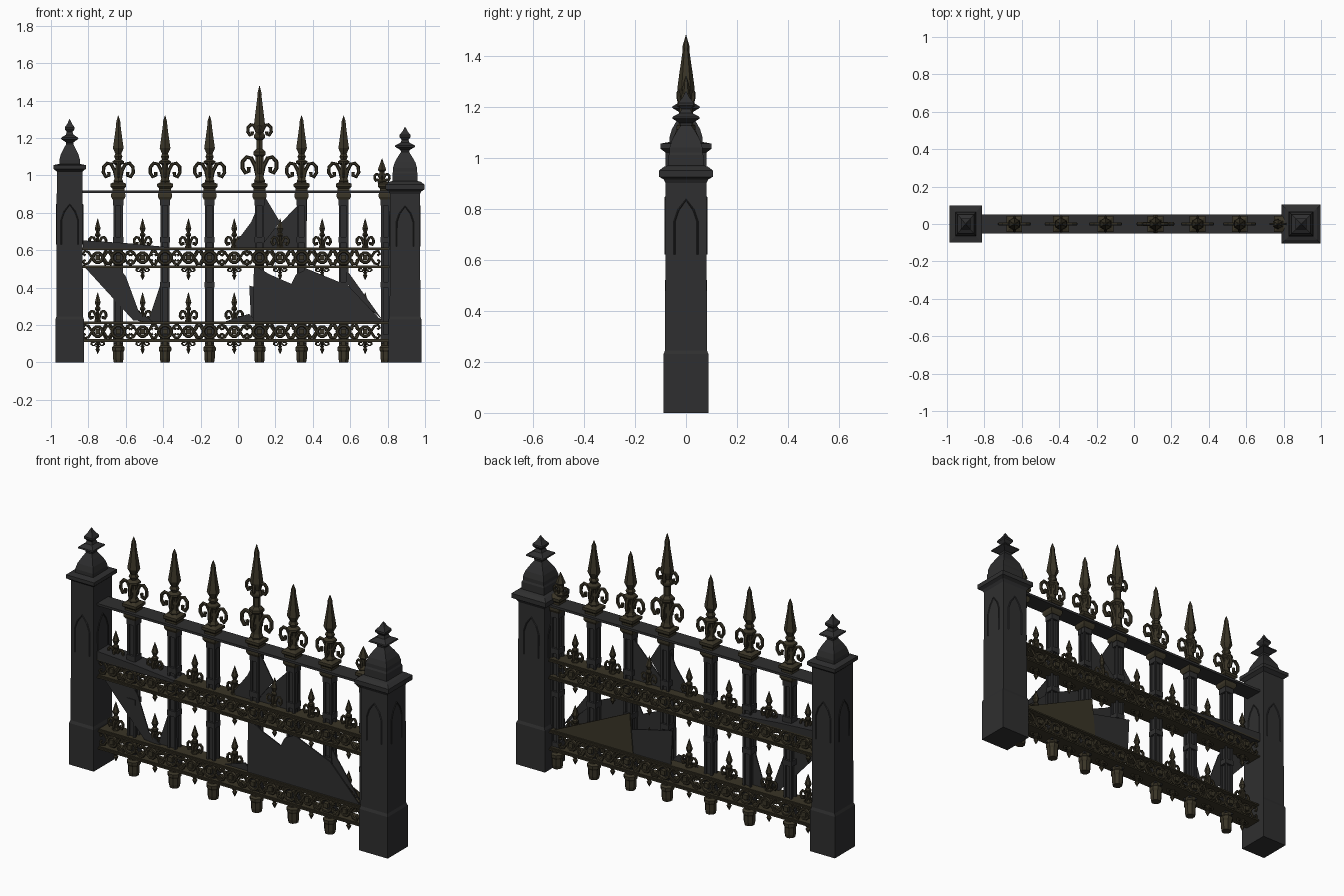
import bpy, bmesh, math
from mathutils import Vector

if "Cube" in bpy.data.objects:
    bpy.data.objects.remove(bpy.data.objects["Cube"])


def material(name, c):
    m = bpy.data.materials.new(name)
    m.diffuse_color = (*c, 1)
    m.use_nodes = True
    m.node_tree.nodes["Principled BSDF"].inputs["Base Color"].default_value = m.diffuse_color
    return m


IRON = material("dark iron", (0.028, 0.028, 0.029))
BRONZE = material("aged bronze", (0.042, 0.035, 0.020))


def finish(bm, name, mat, loc=(0, 0, 0)):
    bmesh.ops.recalc_face_normals(bm, faces=bm.faces)
    me = bpy.data.meshes.new(name)
    bm.to_mesh(me)
    bm.free()
    me.materials.append(mat)
    return place(me, name, loc)


def place(me, name, loc, scale=(1, 1, 1)):
    ob = bpy.data.objects.new(name, me)
    ob.location = loc
    ob.scale = scale
    bpy.context.collection.objects.link(ob)
    return ob


def lathe(bm, prof, n=8, sx=1, sy=1):
    """Stack n-sided rings; with n=4 the radius is the half width of a square."""
    k, a0 = (math.sqrt(2), math.pi / 4) if n == 4 else (1, math.pi / n)
    rings = []
    for r, z in prof:
        r = max(r, 0.001) * k
        rings.append([bm.verts.new((sx * r * math.cos(a0 + math.tau * i / n),
                                    sy * r * math.sin(a0 + math.tau * i / n), z)) for i in range(n)])
    for a, b in zip(rings, rings[1:]):
        for i in range(n):
            bm.faces.new((a[i], a[(i + 1) % n], b[(i + 1) % n], b[i]))
    bm.faces.new(rings[0][::-1])
    bm.faces.new(rings[-1])


def box(bm, x0, x1, y0, y1, z0, z1):
    v = [bm.verts.new((x, y, z)) for z in (z0, z1) for x, y in ((x0, y0), (x1, y0), (x1, y1), (x0, y1))]
    for f in ((3, 2, 1, 0), (4, 5, 6, 7), (0, 1, 5, 4), (1, 2, 6, 5), (2, 3, 7, 6), (3, 0, 4, 7)):
        bm.faces.new([v[i] for i in f])


def tube(bm, pts, radius, angle=0.0, closed=False, off=(0, 0, 0), n=6):
    """Sweep a ring along (u, z) points lying in a vertical plane turned by angle."""
    d, side = Vector((math.cos(angle), math.sin(angle), 0)), Vector((-math.sin(angle), math.cos(angle), 0))
    up, rings, m = Vector((0, 0, 1)), [], len(pts)
    for i, (u, z) in enumerate(pts):
        p = pts[i - 1] if i or closed else pts[0]
        q = pts[(i + 1) % m] if i < m - 1 or closed else pts[-1]
        t = Vector((q[0] - p[0], q[1] - p[1])).normalized()
        nrm = d * -t.y + up * t.x
        c = Vector(off) + d * u + up * z
        rings.append([bm.verts.new(c + (nrm * math.cos(math.tau * j / n) + side * math.sin(math.tau * j / n)) * radius)
                      for j in range(n)])
    for i in range(m if closed else m - 1):
        a, b = rings[i], rings[(i + 1) % m]
        for j in range(n):
            bm.faces.new((a[j], a[(j + 1) % n], b[(j + 1) % n], b[j]))
    if not closed:
        bm.faces.new(rings[0])
        bm.faces.new(rings[-1])


SCROLL = [(.01, 0), (.02, .045), (.038, .08), (.06, .085), (.078, .065), (.08, .035), (.066, .012), (.05, .02), (.05, .038)]


def scrolls(bm, z, s, r, deep=0.45):
    for k in range(4):
        w = s if k % 2 == 0 else s * deep
        tube(bm, [(u * w, z + h * s) for u, h in SCROLL], r, k * math.pi / 2)


def sheet(name, pts, y, mat, t=0.006):
    bm = bmesh.new()
    f = bm.faces.new([bm.verts.new((x, y - t / 2, z)) for x, z in pts])
    ex = bmesh.ops.extrude_face_region(bm, geom=[f])["geom"]
    bmesh.ops.translate(bm, verts=[g for g in ex if isinstance(g, bmesh.types.BMVert)], vec=(0, t, 0))
    bmesh.ops.triangulate(bm, faces=[g for g in bm.faces if len(g.verts) > 4])
    finish(bm, name, mat)


# Pillars: square shafts with caps, domes and finials
def pillar(name, x, prof, sx, arch_z):
    bm = bmesh.new()
    lathe(bm, prof, 4, sx)
    arch = [(-.045, -.13), (-.045, 0), (-.03, .045), (0, .085), (.03, .045), (.045, 0), (.045, -.13)]
    arch = [(u, arch_z + h) for u, h in arch]
    for k in range(4):
        a = k * math.pi / 2
        depth = .08 * (sx if k % 2 else 1)
        tube(bm, arch, .004, a, off=(math.sin(a) * depth, -math.cos(a) * depth, 0), n=4)
    finish(bm, name, IRON, (x, 0, 0))


def crown(z):
    return [(.064, z), (.064, z + .02), (.055, z + .05), (.038, z + .08), (.028, z + .095), (.022, z + .105),
            (.024, z + .115), (.054, z + .133), (.052, z + .14), (.024, z + .155), (.018, z + .17),
            (.03, z + .185), (.03, z + .195), (.014, z + .215), (0, z + .24)]


pillar("left_pillar", -.9, [(.088, 0), (.088, .23), (.082, .245), (.08, 1.02), (.1, 1.035), (.1, 1.055), (.072, 1.06)]
       + crown(1.062), .86, .76)
pillar("right_pillar", .893, [(.088, 0), (.088, .23), (.082, .245), (.08, .9), (.088, .915), (.105, .925), (.105, .95),
       (.085, .965), (.068, .97), (.068, 1.01)] + crown(1.02), 1, .75)

# Pickets: dark panelled shafts, bronze feet and collars
bm = bmesh.new()
lathe(bm, [(.015, .1), (.015, .89)], 4)
for sx in (-1, 1):
    for sy in (-1, 1):
        box(bm, sx * .019 - .006, sx * .019 + .006, sy * .019 - .006, sy * .019 + .006, .1, .89)
for z in (.12, .4, .64, .84):
    box(bm, -.027, .027, -.027, .027, z, z + .03)
shaft = finish(bm, "picket_shaft", IRON, (-.64, 0, 0)).data

bm = bmesh.new()
lathe(bm, [(.026, 0), (.03, .02), (.03, .055), (.036, .065), (.036, .08), (.027, .09), (.027, .11)], 8)
lathe(bm, [(.03, .87), (.038, .885), (.038, .9), (.032, .91), (.032, .93), (.042, .94), (.042, .955), (.02, .965)], 4)
fitting = finish(bm, "picket_foot_and_collar", BRONZE, (-.64, 0, 0)).data

# Spear heads with scrolls
bm = bmesh.new()
lathe(bm, [(.022, .955), (.03, .97), (.02, .985), (.018, 1.055), (.036, 1.065), (.036, 1.075), (.018, 1.085), (.026, 1.1),
           (.018, 1.115), (.033, 1.145), (.024, 1.2), (.014, 1.265), (.012, 1.29), (0, 1.32)], 6)
scrolls(bm, .98, 1.0, .0095)
spear = finish(bm, "spear_head", BRONZE, (-.64, 0, 0)).data

bm = bmesh.new()
lathe(bm, [(.028, .955), (.034, .97), (.026, .99), (.024, 1.1), (.038, 1.11), (.038, 1.125), (.02, 1.14), (.02, 1.19),
           (.034, 1.2), (.034, 1.215), (.022, 1.23), (.034, 1.27), (.026, 1.33), (.013, 1.42), (.014, 1.435), (0, 1.48)], 6)
scrolls(bm, 1.0, 1.15, .011)
scrolls(bm, 1.205, .78, .009)
finish(bm, "centre_spear_head", BRONZE, (.115, 0, 0))

PICKETS = [-.64, -.39, -.152, .115, .34, .565]
for x in PICKETS:
    if x != -.64:
        place(shaft, "picket_shaft", (x, 0, 0))
        place(fitting, "picket_foot_and_collar", (x, 0, 0))
        if x != .115:
            place(spear, "spear_head", (x, 0, 0))

# End picket half buried in the right pillar, with a short finial
place(shaft, "end_picket_shaft", (.79, 0, 0))
place(fitting, "end_picket_collar", (.79, 0, 0))
bm = bmesh.new()
lathe(bm, [(.022, .955), (.03, .97), (.016, .985), (.016, 1.02), (.026, 1.03), (.018, 1.05), (0, 1.09)], 6)
scrolls(bm, .965, .5, .007)
finish(bm, "end_finial", BRONZE, (.77, 0, 0))

# Top rail
bm = bmesh.new()
box(bm, -.84, .81, -.05, .05, .905, .918)
finish(bm, "top_rail", IRON)

# Small fleur finial used above and below the lower rails
bm = bmesh.new()
lathe(bm, [(.02, 0), (.02, .012), (.01, .02), (.009, .06), (.017, .068), (.017, .076), (.009, .084), (.018, .105),
           (.009, .135), (0, .16)], 6)
scrolls(bm, .012, .56, .0075, .4)
fleur = finish(bm, "rail_finial", BRONZE, (-.75, 0, .61)).data
BAYS = [-.75, -.51, -.265, -.02, .225, .45, .68]

# Lower rails: paired plates with rings, rosettes and finials
for name, z0, z1 in (("middle", .505, .615), ("bottom", .11, .22)):
    mid = (z0 + z1) / 2
    bm = bmesh.new()
    for a in (z0, z1 - .014):
        box(bm, -.84, .81, -.05, .05, a, a + .008)
        box(bm, -.84, .81, -.042, .042, a + .006, a + .014)
    finish(bm, name + "_rail_plates", BRONZE)
    bm = bmesh.new()
    circle = [(math.cos(math.tau * i / 10), math.sin(math.tau * i / 10)) for i in range(10)]
    for x in PICKETS + BAYS:
        r = .034 if x in PICKETS else .026
        for y in (-.03, .03):
            tube(bm, [(r * c, mid + r * s) for c, s in circle], .009, 0, True, (x, y, 0))
            box(bm, x - .013, x + .013, y - .012, y + .012, mid - .013, mid + .013)
            for s in (-1, 1):
                tube(bm, [(s * .03, mid), (s * .05, mid + .03), (s * .07, mid + .036), (s * .078, mid + .02), (s * .065, mid + .012)],
                     .007, 0, False, (x, y, 0))
                tube(bm, [(s * .03, mid), (s * .05, mid - .03), (s * .07, mid - .036), (s * .078, mid - .02), (s * .065, mid - .012)],
                     .007, 0, False, (x, y, 0))
    finish(bm, name + "_rail_rings", BRONZE)
    for x in BAYS:
        if not (name == "middle" and x == -.75):
            place(fleur, name + "_rail_finial", (x, 0, z1 - .005))
        place(fleur, name + "_rail_drop", (x, 0, z0 + .008), (.75, .75, -.46))

# Broken sheet panels between the pickets
sheet("left_sheet", [(-.83, .52), (-.64, .51), (-.6, .46), (-.53, .27), (-.45, .215), (-.56, .225)], -.02, IRON)
sheet("left_sliver", [(-.38, .52), (-.365, .215), (-.48, .22)], -.01, IRON)
sheet("left_rail_cover", [(-.83, .652), (-.6, .638), (-.36, .615), (-.36, .6), (-.83, .6)], 0, IRON, .1)
sheet("upper_sheet_left", [(-.03, .615), (.07, .75), (.135, .9), (.225, .75), (.12, .615)], -.01, IRON)
sheet("upper_sheet_right", [(.1, .615), (.37, .89), (.365, .615)], 0, IRON)
sheet("lower_front_sheet", [(.085, .52), (.17, .47), (.285, .42), (.31, .47), (.37, .5), (.59, .41), (.77, .22),
                            (.08, .215)], -.03, IRON)
sheet("lower_front_sliver", [(.57, .51), (.77, .23), (.6, .38)], -.02, IRON)
sheet("lower_small_sliver", [(-.08, .215), (.06, .26), (.1, .215)], -.02, IRON)
sheet("lower_back_bronze_sheet", [(.79, .22), (.32, .44), (.3, .22)], .034, BRONZE)
sheet("lower_back_dark_sheet", [(.36, .33), (.28, .36), (.06, .41), (.07, .22), (.38, .21)], .03, IRON)
